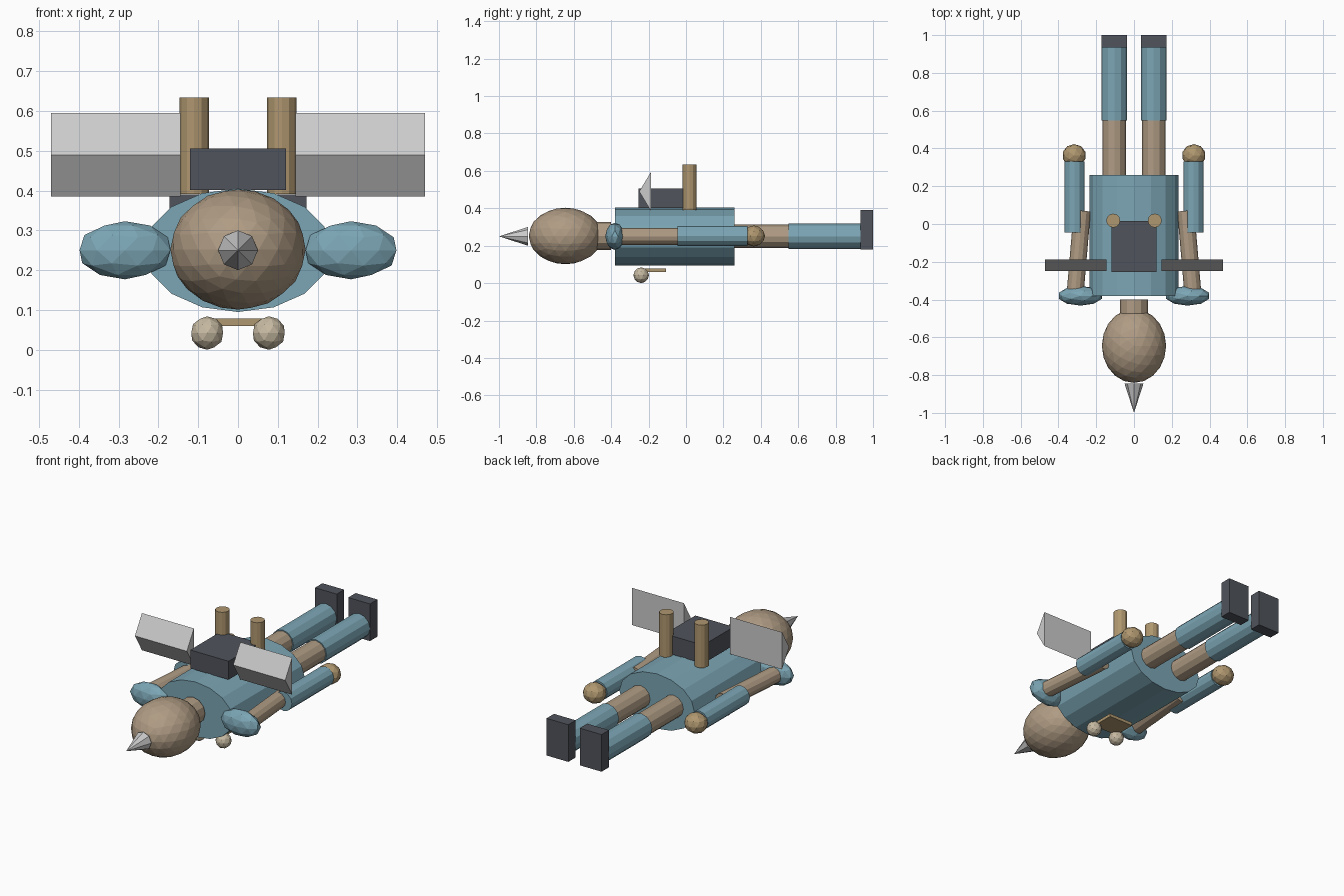
import bpy, bmesh
from mathutils import Vector, Matrix

if "Cube" in bpy.data.objects:
    bpy.data.objects.remove(bpy.data.objects["Cube"])


def material(name, rgb):
    m = bpy.data.materials.new(name)
    m.diffuse_color = (*rgb, 1)
    m.use_nodes = True
    m.node_tree.nodes["Principled BSDF"].inputs["Base Color"].default_value = m.diffuse_color
    return m


BLUE = material("blue", (0.20, 0.38, 0.46))
SKIN = material("skin", (0.43, 0.33, 0.23))
TAN = material("tan", (0.43, 0.31, 0.16))
PALE = material("pale", (0.57, 0.49, 0.36))
DARK = material("dark", (0.08, 0.087, 0.105))


def make(name, bm, mat):
    bmesh.ops.recalc_face_normals(bm, faces=bm.faces)
    me = bpy.data.meshes.new(name)
    bm.to_mesh(me)
    bm.free()
    if mat:
        me.materials.append(mat)
    ob = bpy.data.objects.new(name, me)
    bpy.context.collection.objects.link(ob)
    return ob


def rod(name, a, b, r, mat, sides=12, r2=None, squash=(1, 1)):
    """Cylinder or cone from a to b; squash scales the cross-section."""
    a, b = Vector(a), Vector(b)
    d = b - a
    bm = bmesh.new()
    bmesh.ops.create_cone(bm, cap_ends=True, segments=sides, radius1=r,
                          radius2=r if r2 is None else r2, depth=d.length)
    bmesh.ops.scale(bm, vec=(squash[0], squash[1], 1), verts=bm.verts)
    # local x stays world x for rods running along y
    z = d.normalized()
    x = Vector((1, 0, 0))
    x = (x - z * x.dot(z)).normalized()
    rot = Matrix((x, z.cross(x), z)).transposed().to_4x4()
    bmesh.ops.transform(bm, matrix=Matrix.Translation((a + b) / 2) @ rot, verts=bm.verts)
    return make(name, bm, mat)


def ball(name, c, r, mat, sub=2):
    bm = bmesh.new()
    bmesh.ops.create_icosphere(bm, subdivisions=sub, radius=1)
    bmesh.ops.scale(bm, vec=r, verts=bm.verts)
    bmesh.ops.translate(bm, vec=c, verts=bm.verts)
    return make(name, bm, mat)


def box(name, lo, hi, mat):
    lo, hi = Vector(lo), Vector(hi)
    bm = bmesh.new()
    bmesh.ops.create_cube(bm, size=1)
    bmesh.ops.scale(bm, vec=hi - lo, verts=bm.verts)
    bmesh.ops.translate(bm, vec=(lo + hi) / 2, verts=bm.verts)
    return make(name, bm, mat)


def prism(name, profile, x0, x1, mat):
    """Extrude a (y, z) profile along x."""
    bm = bmesh.new()
    f = bm.faces.new([bm.verts.new((x0, y, z)) for y, z in profile])
    ext = bmesh.ops.extrude_face_region(bm, geom=[f])["geom"]
    bmesh.ops.translate(bm, vec=(x1 - x0, 0, 0),
                        verts=[v for v in ext if isinstance(v, bmesh.types.BMVert)])
    return make(name, bm, mat)


# Torso, neck, head and pointed nose
rod("torso", (0, -0.38, 0.25), (0, 0.26, 0.25), 0.235, BLUE, 16, squash=(1, 0.66))
rod("neck", (0, -0.475, 0.252), (0, -0.40, 0.252), 0.075, SKIN)
ball("head", (0, -0.645, 0.252), (0.17, 0.196, 0.151), SKIN, 3)
rod("nose_cone", (0, -0.845, 0.25), (0, -1.0, 0.25), 0.05, None, 8, 0)

# Backpack and belly bar
box("backpack", (-0.12, -0.255, 0.402), (0.12, 0.017, 0.506), DARK)
box("belly_bar", (-0.0775, -0.24, 0.06), (0.0775, -0.107, 0.078), TAN)

for side, s in (("left", 1), ("right", -1)):
    # Arm
    ball(side + "_shoulder", (s * 0.284, -0.38, 0.25), (0.12, 0.052, 0.073), BLUE)
    rod(side + "_upper_arm", (s * 0.311, -0.36, 0.25), (s * 0.274, 0.07, 0.25), 0.045, SKIN)
    rod(side + "_forearm", (s * 0.315, -0.045, 0.252), (s * 0.315, 0.33, 0.252), 0.054, BLUE)
    ball(side + "_hand", (s * 0.317, 0.363, 0.252), (0.063, 0.06, 0.056), TAN)
    # Leg
    rod(side + "_thigh", (s * 0.104, 0.2, 0.25), (s * 0.104, 0.56, 0.25), 0.062, SKIN)
    rod(side + "_shin", (s * 0.104, 0.547, 0.25), (s * 0.104, 0.95, 0.25), 0.068, BLUE)
    box(side + "_boot", (s * 0.104 - 0.068, 0.934, 0.18),
        (s * 0.104 + 0.068, 1.0, 0.39), DARK)
    # Jet pipe, wing and belly ball
    rod(side + "_jet_pipe", (s * 0.11, 0.018, 0.392), (s * 0.11, 0.018, 0.634), 0.037, TAN)
    prism(side + "_wing", [(-0.25, 0.49), (-0.187, 0.595), (-0.187, 0.385)],
          s * 0.145, s * 0.47, None)
    ball(side + "_belly_ball", (s * 0.0775, -0.24, 0.042), (0.042, 0.042, 0.042), PALE)
